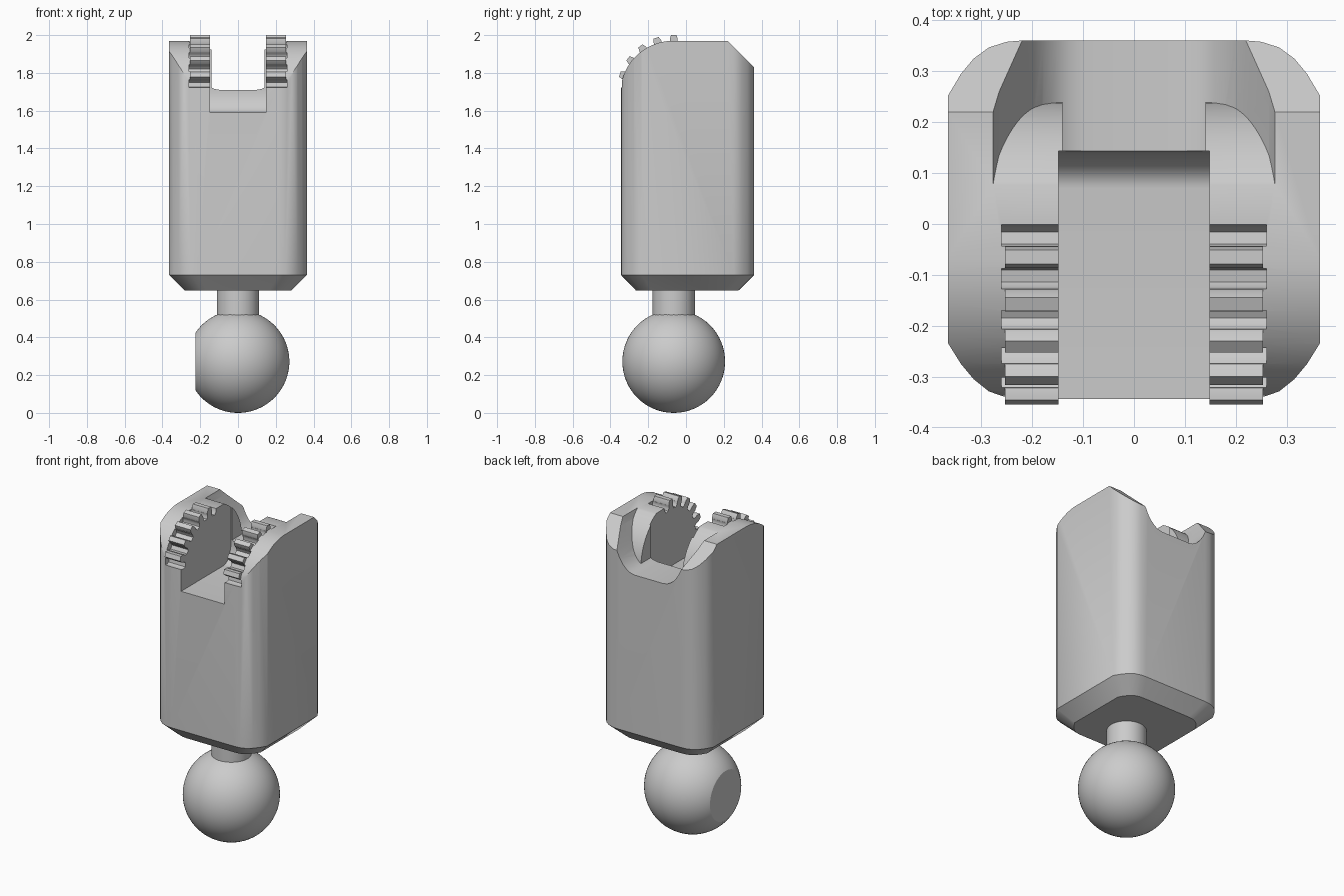
import bpy, bmesh
from math import radians, sin, cos, pi
from mathutils import Matrix

old = bpy.data.objects.get("Cube")
if old:
    bpy.data.objects.remove(old, do_unlink=True)

grey = bpy.data.materials.new("plain grey")
grey.use_nodes = True
colour = (0.6, 0.6, 0.6, 1)
grey.diffuse_color = colour
grey.node_tree.nodes["Principled BSDF"].inputs["Base Color"].default_value = colour

# Shared hinge axis of the toothed rims (runs along x)
HINGE_Y, HINGE_Z = -0.065, 1.70
SLOT = 0.148


def make_object(name, bm):
    bmesh.ops.recalc_face_normals(bm, faces=bm.faces)
    mesh = bpy.data.meshes.new(name)
    bm.to_mesh(mesh)
    bm.free()
    mesh.materials.append(grey)
    obj = bpy.data.objects.new(name, mesh)
    bpy.context.collection.objects.link(obj)
    return obj


def loft(name, points, axis, stations):
    """Closed solid from a 2D outline at (position, scale) stations along an axis."""
    place = {"x": lambda u, v, t: (t, u, v),
             "y": lambda u, v, t: (u, t, v),
             "z": lambda u, v, t: (u, v, t)}[axis]
    bm = bmesh.new()
    rings = [[bm.verts.new(place(u * s, v * s, t)) for u, v in points]
             for t, s in stations]
    for low, high in zip(rings, rings[1:]):
        for i in range(len(points)):
            bm.faces.new((low[i - 1], low[i], high[i], high[i - 1]))
    bm.faces.new(rings[0])
    bm.faces.new(rings[-1])
    return make_object(name, bm)


def prism(name, points, axis, start, end):
    return loft(name, points, axis, [(start, 1), (end, 1)])


def boolean(target, tool, operation):
    mod = target.modifiers.new("shape", "BOOLEAN")
    mod.operation, mod.solver, mod.object = operation, "EXACT", tool
    bpy.context.view_layer.objects.active = target
    bpy.ops.object.modifier_apply(modifier=mod.name)
    bpy.data.objects.remove(tool, do_unlink=True)


def arc(radius_y, radius_z, first, last, steps):
    """Points on a curve round the hinge axis, in y and z."""
    angles = [radians(first + (last - first) * i / steps) for i in range(steps + 1)]
    return [(HINGE_Y + radius_y * cos(a), HINGE_Z + radius_z * sin(a)) for a in angles]


def around_hinge(profile, degrees):
    """Turn (radial, tangential) points to an angle round the hinge axis."""
    c, s = cos(radians(degrees)), sin(radians(degrees))
    return [(HINGE_Y + r * c - t * s, HINGE_Z + r * s + t * c) for r, t in profile]


def shade(obj, angle):
    bpy.ops.object.select_all(action="DESELECT")
    obj.select_set(True)
    bpy.context.view_layer.objects.active = obj
    bpy.ops.object.shade_smooth_by_angle(angle=radians(angle))


# Body block with softened corners and a tapered foot
half_plan = [(0.215, -0.344), (0.25, -0.341), (0.285, -0.329), (0.315, -0.305),
             (0.34, -0.275), (0.365, -0.235), (0.365, 0.253), (0.34, 0.295),
             (0.315, 0.325), (0.285, 0.347), (0.25, 0.358), (0.215, 0.361)]
plan = half_plan + [(-x, y) for x, y in reversed(half_plan)]
body = loft("body", plan, "z", [(0.648, 0.77), (0.73, 1), (2.05, 1)])

# Rounded channel through the back
half_channel = [(0.095, 1.71), (0.125, 1.715), (0.152, 1.73), (0.178, 1.755),
                (0.2, 1.788), (0.22, 1.83), (0.265, 1.93), (0.277, 1.97), (0.277, 2.3)]
channel = half_channel + [(-x, z) for x, z in reversed(half_channel)]
boolean(body, prism("channel_cutter", channel, "y", -0.03, 0.5), "DIFFERENCE")

# Round cheeks standing in the channel
cheek_outline = arc(0.305, 0.305, -90, 90, 48)
for side in (-1, 1):
    cheek = prism("cheek", cheek_outline, "x", side * 0.14, side * 0.3)
    boolean(body, cheek, "UNION")

# Top outline: round front shoulder, flat top and sloped back edge
above = arc(0.28, 0.27, 180, 90, 24)
above += [(0.22, 1.97), (0.5, 1.69), (0.5, 2.4), (-0.6, 2.4), (-0.6, HINGE_Z)]
boolean(body, prism("top_cutter", above, "x", -0.6, 0.6), "DIFFERENCE")

# Gaps cut into the rims, then the teeth between them
gap = [(0.33, -0.022), (0.255, -0.020), (0.24, -0.012),
       (0.24, 0.012), (0.255, 0.020), (0.33, 0.022)]
tooth = [(0.225, -0.021), (0.28, -0.021), (0.3, -0.014),
         (0.3, 0.014), (0.28, 0.021), (0.225, 0.021)]
for i in range(6):
    cutter = prism("gap_cutter", around_hinge(gap, 81 + 18 * i), "x", -0.26, 0.26)
    boolean(body, cutter, "DIFFERENCE")
for i in range(5):
    bar = prism("tooth", around_hinge(tooth, 90 + 18 * i), "x", -0.253, 0.253)
    boolean(body, bar, "UNION")

# Central slot with a curved end
slot = [(-0.5, 1.59)]
for i in range(13):
    a = pi / 2 * i / 12
    slot.append((0.07 + 0.073 * sin(a), 1.71 - 0.12 * cos(a)))
slot += [(0.143, 2.3), (-0.5, 2.3)]
boolean(body, prism("slot_cutter", slot, "x", -SLOT, SLOT), "DIFFERENCE")
shade(body, 38)

# Neck
bm = bmesh.new()
bmesh.ops.create_cone(bm, cap_ends=True, segments=64, radius1=0.112, radius2=0.112,
                      depth=0.2, matrix=Matrix.Translation((0, HINGE_Y, 0.56)))
shade(make_object("neck", bm), 38)

# Ball with one flat side
bm = bmesh.new()
bmesh.ops.create_uvsphere(bm, u_segments=64, v_segments=40, radius=0.272,
                          matrix=Matrix.Translation((0, HINGE_Y, 0.272))
                          @ Matrix.Rotation(pi / 2, 4, "Y"))
cut = bmesh.ops.bisect_plane(bm, geom=bm.verts[:] + bm.edges[:] + bm.faces[:],
                             plane_co=(-0.225, 0, 0), plane_no=(-1, 0, 0),
                             clear_outer=True)
rim = [g for g in cut["geom_cut"] if isinstance(g, bmesh.types.BMEdge)]
bmesh.ops.holes_fill(bm, edges=rim, sides=0)
shade(make_object("ball", bm), 25)
